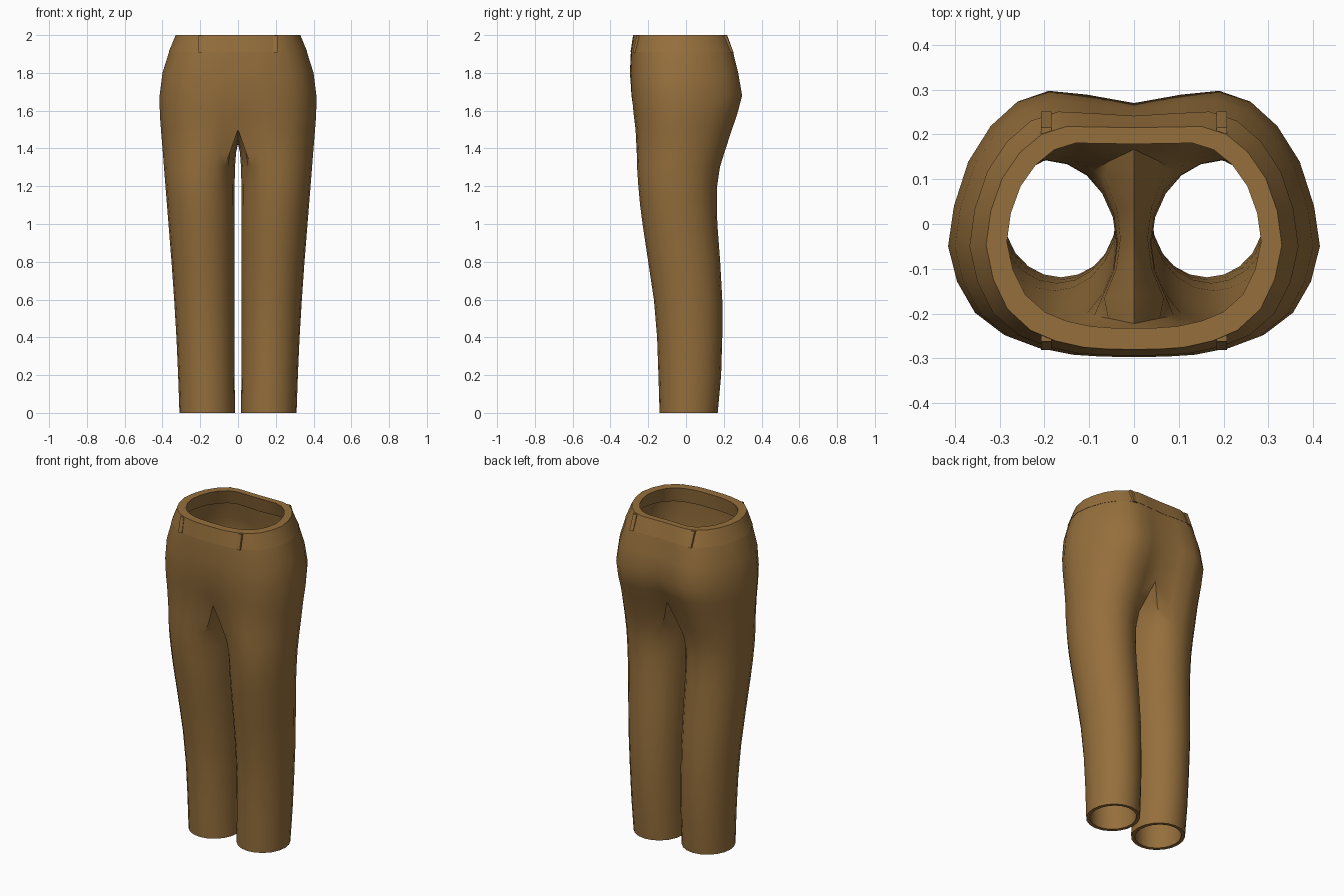
import bpy, bmesh, math

if "Cube" in bpy.data.objects:
    bpy.data.objects.remove(bpy.data.objects["Cube"])

cloth = bpy.data.materials.new("brown cloth")
cloth.diffuse_color = (0.30, 0.158, 0.045, 1)
cloth.use_nodes = True
cloth.node_tree.nodes["Principled BSDF"].inputs["Base Color"].default_value = cloth.diffuse_color

# Half outline of the hips, from front centre round the side to back centre
HIP = [(0, -.295), (.075, -.294), (.14, -.29), (.22, -.275), (.29, -.25), (.355, -.2),
       (.395, -.13), (.415, -.05), (.402, .04), (.37, .14), (.32, .22), (.26, .275),
       (.19, .30), (.105, .30), (0, .30)]
OUTER, COLS = len(HIP), 20

# z, inner x, outer x, front y, back y, blend towards the hip outline
LEG = [(0, .016, .31, -.14, .168, 0), (.2, .018, .317, -.146, .186, 0),
       (.4, .018, .326, -.153, .192, 0), (.6, .018, .338, -.17, .192, 0),
       (.8, .018, .352, -.20, .181, 0), (1.0, .018, .368, -.23, .166, 0),
       (1.1, .018, .376, -.243, .163, 0), (1.2, .018, .384, -.253, .165, .05),
       (1.3, .016, .392, -.262, .18, .25), (1.38, .010, .398, -.268, .205, .6)]
# z, half width, front depth, back depth, front dip, back dip
HIPS = [(1.5, .408, .277, .245, .035, .06), (1.58, .414, .284, .272, .015, .045),
        (1.68, .415, .292, .298, .004, .028), (1.8, .40, .297, .277, 0, .02),
        (1.91, .365, .292, .25, 0, .01), (2.0, .33, .28, .218, 0, .003)]


def hip_ring(z, w, front, back, fdip, bdip):
    ring = []
    for x, y in HIP:
        x *= w / .415
        near = math.exp(-(x / .1) ** 2)
        y = y * front / .295 + fdip * near if y < 0 else y * back / .30 - bdip * near
        ring.append((x, y, z))
    return ring


def leg_ring(z, xin, xout, yf, yb, blend):
    cx, rx, cy, ry = (xin + xout) / 2, (xout - xin) / 2, (yf + yb) / 2, (yb - yf) / 2
    hip = hip_ring(z, xout, -yf, yb, .045, .06)
    ring = []
    for i in range(COLS):
        a = math.radians(-126 + 18 * i)
        x, y = cx + rx * math.cos(a), cy + ry * math.sin(a)
        if i < OUTER:
            x += (max(hip[i][0], xin) - x) * blend
            y += (hip[i][1] - y) * blend
        ring.append((x, y, z))
    return ring


def finish(name, bm, modifiers=()):
    mesh = bpy.data.meshes.new(name)
    bm.to_mesh(mesh)
    bm.free()
    mesh.materials.append(cloth)
    ob = bpy.data.objects.new(name, mesh)
    bpy.context.collection.objects.link(ob)
    bpy.ops.object.select_all(action='DESELECT')
    bpy.context.view_layer.objects.active = ob
    ob.select_set(True)
    for kind, settings in modifiers:
        mod = ob.modifiers.new(kind.lower(), kind)
        for key, value in settings.items():
            setattr(mod, key, value)
        bpy.ops.object.modifier_apply(modifier=mod.name)
    bpy.ops.object.shade_smooth_by_angle(angle=math.radians(45))
    return ob


def bridge(bm, low, high, closed):
    n = len(low)
    for i in range(n if closed else n - 1):
        j = (i + 1) % n
        bm.faces.new((low[i], low[j], high[j], high[i]))


# Trouser body: one leg and half the hips, mirrored and thickened inwards
bm = bmesh.new()
rings = [[bm.verts.new(p) for p in leg_ring(*row)] for row in LEG]
crotch = [(0, .12, 1.455), (0, .05, 1.433), (0, -.02, 1.425), (0, -.09, 1.433), (0, -.165, 1.455)]
rings.append([bm.verts.new(p) for p in hip_ring(*HIPS[0]) + crotch])
for low, high in zip(rings, rings[1:]):
    bridge(bm, low, high, True)
low = rings[-1][:OUTER]
for row in HIPS[1:-1]:
    high = [bm.verts.new(p) for p in hip_ring(*row)]
    bridge(bm, low, high, False)
    low = high
finish("trouser_body", bm, [
    ("MIRROR", {"use_axis": (True, False, False), "merge_threshold": .0005}),
    ("SOLIDIFY", {"thickness": .021, "offset": -1})])

# Waistband: thicker closed band round the top
bm = bmesh.new()


def band_ring(row, sx, sy):
    half = [(x * sx, y * sy, z) for x, y, z in hip_ring(*row)]
    full = half + [(-x, y, z) for x, y, z in half[-2:0:-1]]
    return [bm.verts.new(p) for p in full]


loops = [band_ring(HIPS[-2], 1.006, 1.006), band_ring(HIPS[-1], 1, 1),
         band_ring(HIPS[-1], .86, .83), band_ring(HIPS[-2], .86, .83)]
for k in range(4):
    bridge(bm, loops[k], loops[(k + 1) % 4], True)
finish("waistband", bm)

# Belt loops: thin sloping straps on the front and back of the band
for name, low_y, top_y, out in (("front", -.272, -.253, -1), ("back", .242, .206, 1)):
    for side, s in (("left", -1), ("right", 1)):
        bm = bmesh.new()
        bmesh.ops.create_cube(bm, size=1)
        for v in bm.verts:
            top, outer = v.co.z > 0, v.co.y * out > 0
            v.co = (s * .196 + v.co.x * .024,
                    (top_y if top else low_y) + out * (.009 if outer else -.012),
                    1.997 if top else 1.908)
        finish(f"{name}_{side}_belt_loop", bm)
